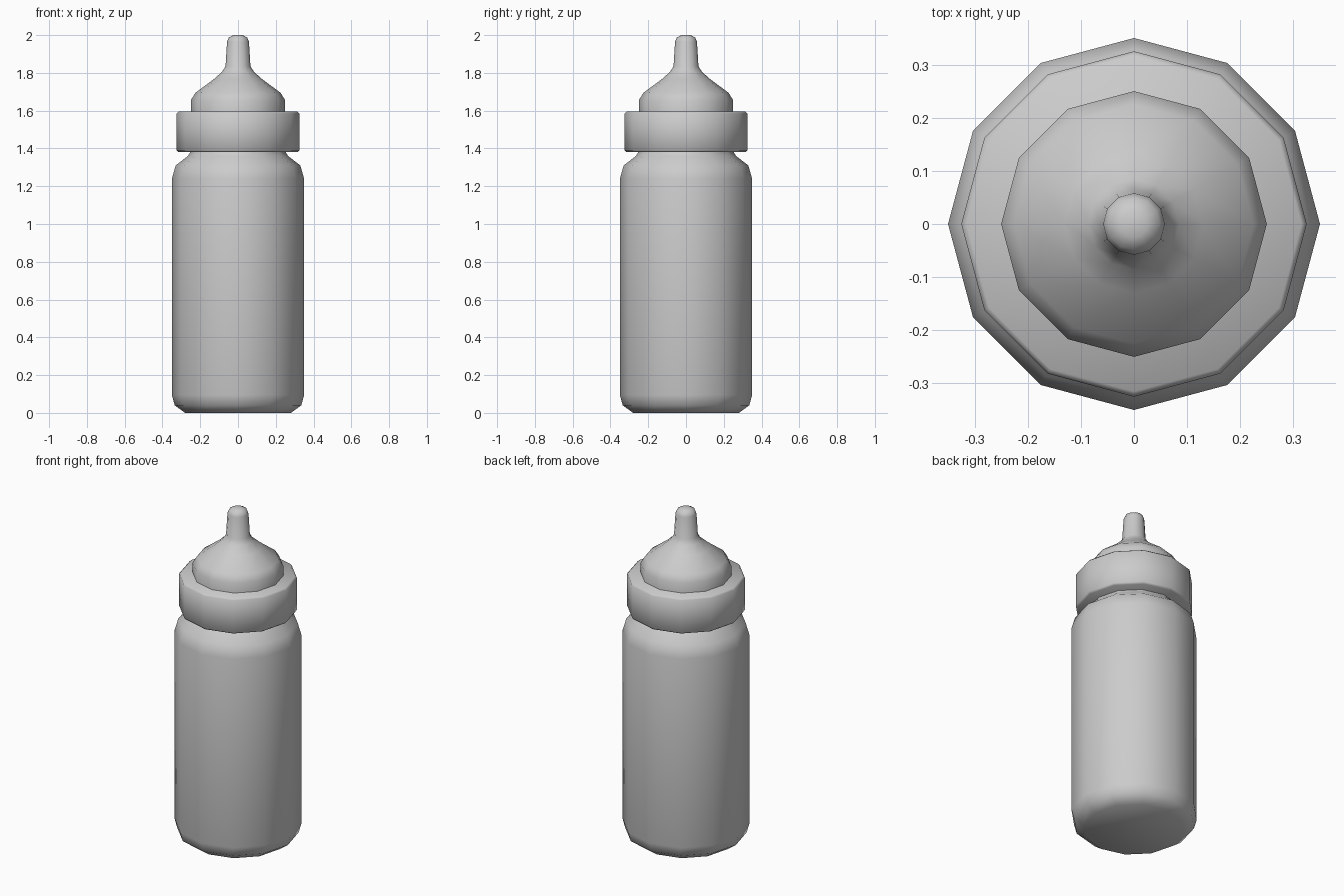
import bpy, bmesh, math

if "Cube" in bpy.data.objects:
    bpy.data.objects.remove(bpy.data.objects["Cube"])

SIDES = 12


def lathe(name, profile, angle=50):
    """Spin a (radius, z) profile into a closed 12-sided solid."""
    bm = bmesh.new()
    rings = []
    for r, z in profile:
        rings.append([bm.verts.new((r * math.cos(i * math.tau / SIDES),
                                    r * math.sin(i * math.tau / SIDES), z))
                      for i in range(SIDES)])
    for a, b in zip(rings, rings[1:]):
        for i in range(SIDES):
            j = (i + 1) % SIDES
            bm.faces.new((a[i], a[j], b[j], b[i]))
    bm.faces.new(rings[0][::-1])
    bm.faces.new(rings[-1])
    mesh = bpy.data.meshes.new(name)
    bm.to_mesh(mesh)
    bm.free()
    obj = bpy.data.objects.new(name, mesh)
    bpy.context.collection.objects.link(obj)
    bpy.ops.object.select_all(action='DESELECT')
    obj.select_set(True)
    bpy.context.view_layer.objects.active = obj
    bpy.ops.object.shade_smooth_by_angle(angle=math.radians(angle))
    return obj


# Bottle body with rounded base, shoulder and neck
lathe("bottle_body", [(0.28, 0), (0.335, 0.04), (0.35, 0.095), (0.35, 1.24),
                      (0.33, 1.31), (0.265, 1.36), (0.25, 1.385), (0.25, 1.42)])

# Screw collar with softened rims
lathe("screw_collar", [(0.315, 1.38), (0.325, 1.39), (0.325, 1.585), (0.315, 1.595)])

# Feeding teat with domed base and rounded tip
lathe("teat", [(0.25, 1.57), (0.25, 1.655), (0.225, 1.695), (0.13, 1.765),
               (0.085, 1.805), (0.066, 1.835), (0.058, 1.965), (0.049, 1.987),
               (0.025, 2.0)])
